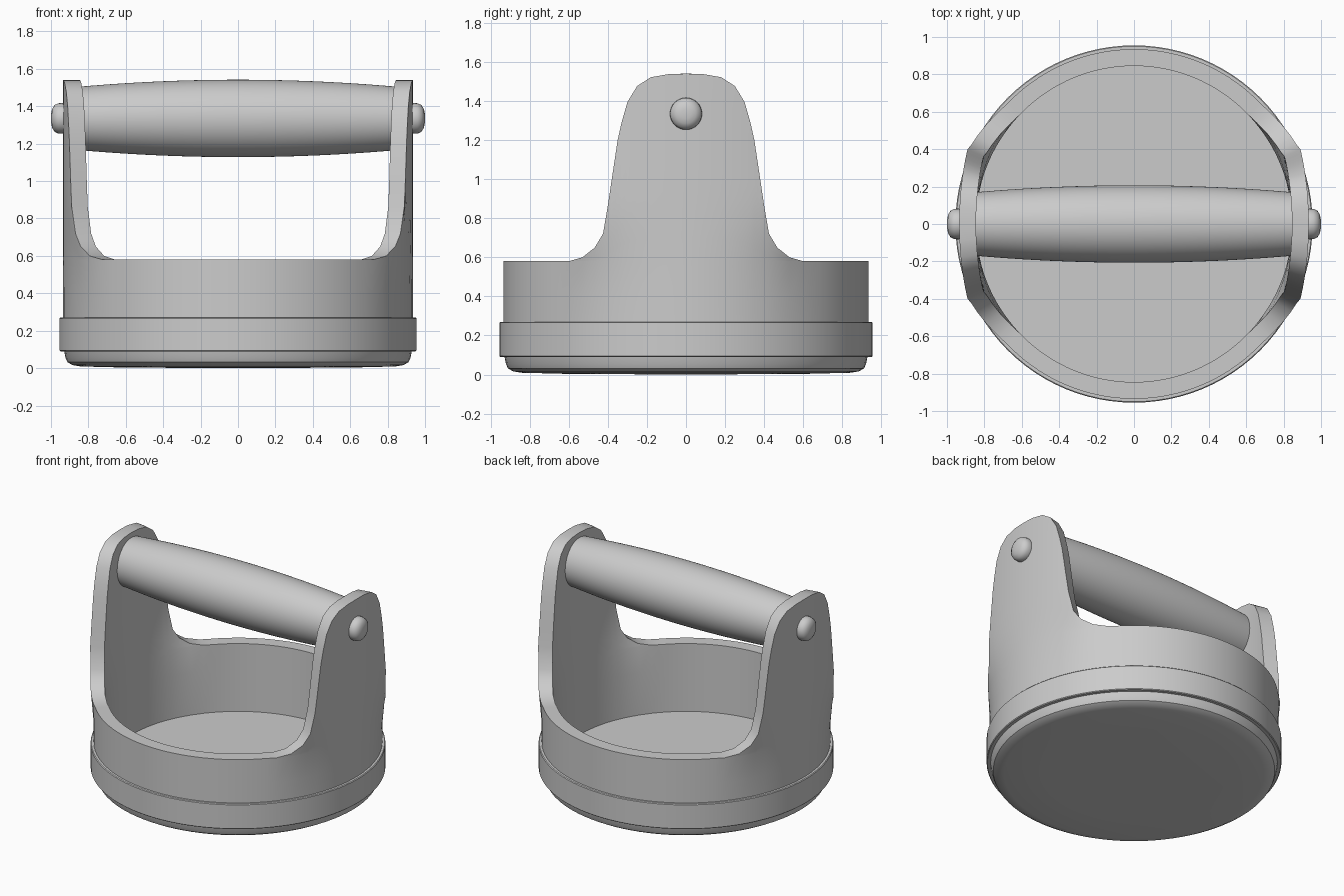
import bpy, bmesh
from math import sin, cos, asin, pi, sqrt

if "Cube" in bpy.data.objects:
    bpy.data.objects.remove(bpy.data.objects["Cube"])


def finish(name, bm, angle=35):
    bmesh.ops.remove_doubles(bm, verts=bm.verts, dist=0.0005)
    bmesh.ops.recalc_face_normals(bm, faces=bm.faces)
    mesh = bpy.data.meshes.new(name)
    bm.to_mesh(mesh)
    bm.free()
    ob = bpy.data.objects.new(name, mesh)
    bpy.context.collection.objects.link(ob)
    bpy.ops.object.select_all(action='DESELECT')
    ob.select_set(True)
    bpy.context.view_layer.objects.active = ob
    bpy.ops.object.shade_smooth_by_angle(angle=angle * pi / 180)
    return ob


def lathe(name, profile, place=lambda r, a, h: (r * cos(a), r * sin(a), h), n=96, closed=False):
    """Revolve (radius, height) points; place() maps them into the model."""
    bm = bmesh.new()
    rings = [[bm.verts.new(place(r, 2 * pi * i / n, h)) for i in range(n)] for r, h in profile]
    pairs = list(zip(rings, rings[1:])) + ([(rings[-1], rings[0])] if closed else [])
    for lo, hi in pairs:
        for i in range(n):
            j = (i + 1) % n
            bm.faces.new((lo[i], lo[j], hi[j], hi[i]))
    return finish(name, bm)


# Base disc with rounded underside; its top is the inner floor
lathe("base_disc", [(0, 0), (0.6, 0.003), (0.84, 0.009), (0.885, 0.016), (0.912, 0.032),
                    (0.922, 0.055), (0.93, 0.095), (0, 0.095)])

# Band around the foot of the wall
lathe("band", [(0.9, 0.09), (0.95, 0.09), (0.955, 0.095), (0.955, 0.265), (0.95, 0.27), (0.9, 0.27)],
      closed=True)

# Round wall rising into two handle ears: (half width, top height) of one ear
R_OUT, R_IN, Z_LOW, Z_RIM = 0.935, 0.845, 0.09, 0.58
ear = [(0, 1.54), (0.087, 1.538), (0.18, 1.522), (0.25, 1.477), (0.30, 1.395), (0.33, 1.29),
       (0.35, 1.2), (0.38, 1.0), (0.40, 0.865), (0.425, 0.72), (0.467, 0.65), (0.53, 0.60), (0.6, 0.58)]
quarter = [(asin(y / R_OUT), z) for y, z in ear]
last = quarter[-1][0]
quarter += [(last + (pi / 2 - last) * i / 14, Z_RIM) for i in range(1, 15)]
half = quarter + [(pi - a, z) for a, z in reversed(quarter[:-1])]
columns = half + [(2 * pi - a, z) for a, z in reversed(half[1:-1])]


def wall_point(r, a, z):
    # the ears become flatter than the round wall as they rise
    t = min(max((z - 0.4) / 0.5, 0), 1)
    flat = 0.5 * t * t * (3 - 2 * t) if abs(sin(a)) < 0.68 else 0
    fade = min(1, max(0, (0.68 - abs(sin(a))) / 0.15))
    x = r * abs(cos(a))
    x += (r - x) * flat * fade
    return (x if cos(a) > 0 else -x, r * sin(a), z)


bm = bmesh.new()
STEPS = 8
loops = []
for a, top in columns:
    heights = [Z_LOW, 0.4] + [Z_RIM + (top - Z_RIM) * k / STEPS for k in range(STEPS + 1)]
    path = [(R_OUT, z) for z in heights] + [(R_IN, z) for z in reversed(heights)]
    loops.append([bm.verts.new(wall_point(r, a, z)) for r, z in path])
for i, cur in enumerate(loops):
    nxt = loops[(i + 1) % len(loops)]
    for k in range(len(cur)):
        m = (k + 1) % len(cur)
        bm.faces.new((cur[k], nxt[k], nxt[m], cur[m]))
finish("wall_with_ears", bm)

# Barrel-shaped grip between the ears
Z_GRIP = 1.335
grip = [(0.207 - 0.052 * (x / 10 * 0.855) ** 2, x / 10 * 0.855) for x in range(-10, 11)]
lathe("grip", [(0, -0.855)] + grip + [(0, 0.855)],
      lambda r, a, h: (h, r * cos(a), Z_GRIP + r * sin(a)), n=64)

# Domed pin heads on the outside of both ears
pin = [(0.078, 0.9), (0.082, 0.94), (0.081, 0.96), (0.072, 0.98), (0.05, 0.994), (0.025, 0.999), (0, 1.0)]
for side, label in ((-1, "left"), (1, "right")):
    lathe("pin_" + label, [(0, 0.9)] + pin,
          lambda r, a, h: (side * h, r * cos(a), Z_GRIP + r * sin(a)), n=32)
